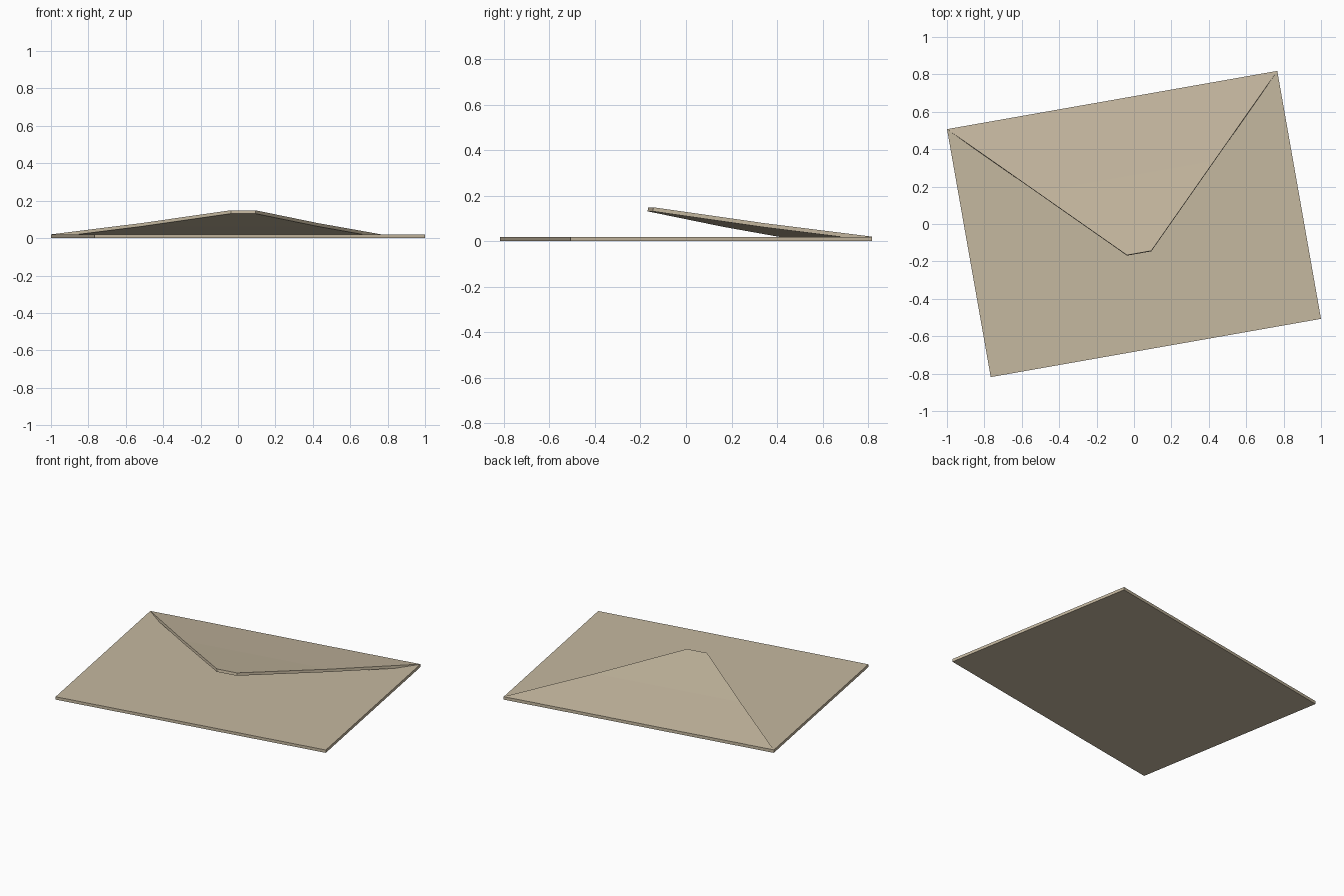
import bpy
import bmesh
import math

default = bpy.data.objects.get("Cube")
if default:
    bpy.data.objects.remove(default, do_unlink=True)

WIDTH, DEPTH, BODY_H = 1.793, 1.346, 0.019
TURN = math.radians(10)

# Paper colour
paper = bpy.data.materials.new("tan_paper")
paper.use_nodes = True
colour = (0.56, 0.48, 0.35, 1)
paper.diffuse_color = colour
paper.node_tree.nodes["Principled BSDF"].inputs["Base Color"].default_value = colour


def add_object(name, bm):
    mesh = bpy.data.meshes.new(name)
    bm.to_mesh(mesh)
    bm.free()
    mesh.materials.append(paper)
    obj = bpy.data.objects.new(name, mesh)
    obj.rotation_euler.z = TURN
    bpy.context.collection.objects.link(obj)
    return obj


# Flat envelope body
bm = bmesh.new()
bmesh.ops.create_cube(bm, size=1)
bmesh.ops.scale(bm, vec=(WIDTH, DEPTH, BODY_H), verts=bm.verts)
bmesh.ops.translate(bm, vec=(0, 0, BODY_H / 2), verts=bm.verts)
add_object("envelope_body", bm)

# Raised flap: rows of (half width, y, z) from the hinge to the blunt tip
rows = [(WIDTH / 2, DEPTH / 2, 0.02), (0.481, 0.258, 0.08), (0.066, -0.157, 0.149)]
bm = bmesh.new()
pairs = [[bm.verts.new((s * w, y, z)) for s in (-1, 1)] for w, y, z in rows]
for back, front in zip(pairs, pairs[1:]):
    bm.faces.new((back[0], front[0], front[1], back[1]))
flap = add_object("envelope_flap", bm)
solid = flap.modifiers.new("paper_thickness", "SOLIDIFY")
solid.thickness = 0.018
solid.offset = -1
